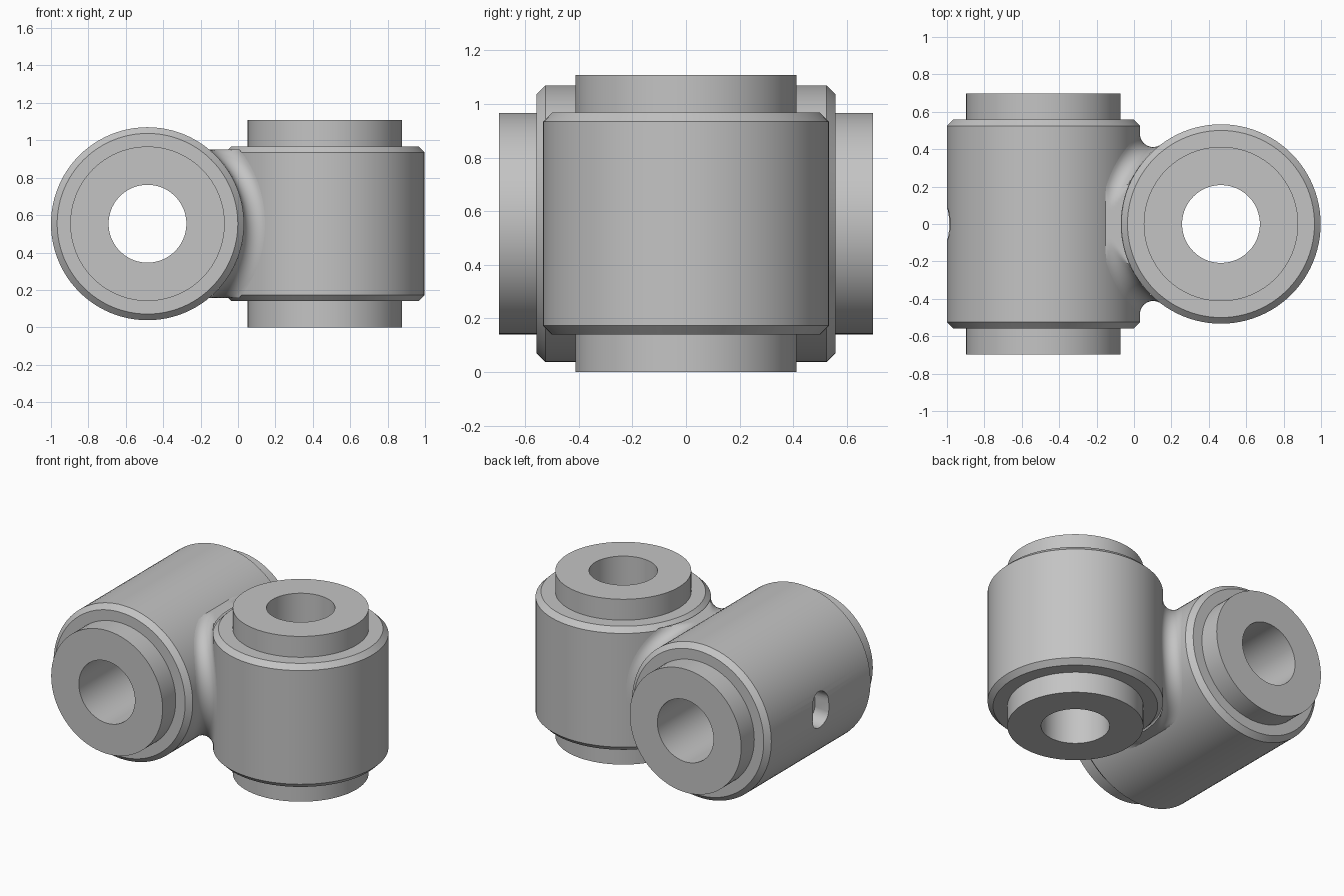
import bpy, bmesh, math
from mathutils import Vector, Matrix

cube = bpy.data.objects.get("Cube")
if cube:
    bpy.data.objects.remove(cube, do_unlink=True)

MID = 0.554                        # height of the shared centre
HX, HR, HH = -0.484, 0.516, 0.558  # lying housing: x, radius, half length
VX, VR, VH = 0.465, 0.533, 0.414   # upright housing
SLEEVE_R, BORE_R, CHAMFER = 0.413, 0.208, 0.033
FILLET = 0.07
SEG = 96

steel = bpy.data.materials.new("steel_grey")
steel.use_nodes = True
grey = (0.55, 0.55, 0.55, 1)
steel.diffuse_color = grey
steel.node_tree.nodes["Principled BSDF"].inputs["Base Color"].default_value = grey


def finish(bm, name):
    bmesh.ops.recalc_face_normals(bm, faces=bm.faces)
    mesh = bpy.data.meshes.new(name)
    bm.to_mesh(mesh)
    bm.free()
    mesh.materials.append(steel)
    ob = bpy.data.objects.new(name, mesh)
    bpy.context.collection.objects.link(ob)
    return ob


def smooth(ob):
    bpy.ops.object.select_all(action='DESELECT')
    ob.select_set(True)
    bpy.context.view_layer.objects.active = ob
    bpy.ops.object.shade_smooth_by_angle(angle=math.radians(30))


def skin(bm, rings, close):
    """Join closed rings of vertices with quads."""
    n = len(rings[0])
    for k in range(len(rings) if close else len(rings) - 1):
        a, b = rings[k], rings[(k + 1) % len(rings)]
        for i in range(n):
            j = (i + 1) % n
            bm.faces.new((a[i], a[j], b[j], b[i]))


def lathe(name, profile, x, lying):
    """Spin a closed (radius, height) profile round its axis."""
    bm = bmesh.new()
    rings = [[bm.verts.new((r * math.cos(2 * math.pi * i / SEG),
                            r * math.sin(2 * math.pi * i / SEG), h))
              for i in range(SEG)] for r, h in profile]
    skin(bm, rings, True)
    mat = Matrix.Translation((x, 0, MID))
    if lying:
        mat = mat @ Matrix.Rotation(math.pi / 2, 4, 'X')
    bm.transform(mat)
    return finish(bm, name)


def housing(name, x, r, h, lying):
    c, inner = CHAMFER, SLEEVE_R - 0.002
    return lathe(name, [(inner, -h), (r - c, -h), (r, -h + c), (r, h - c),
                        (r - c, h), (inner, h)], x, lying)


def sleeve(name, x, h, lying):
    return lathe(name, [(BORE_R, -h), (SLEEVE_R, -h), (SLEEVE_R, h), (BORE_R, h)], x, lying)


# Housings and the sleeves pressed into them
lying_housing = housing("lying_housing", HX, HR, HH, True)
upright_housing = housing("upright_housing", VX, VR, VH, False)
parts = [lying_housing, upright_housing,
         sleeve("lying_sleeve", HX, 0.697, True),
         sleeve("upright_sleeve", VX, MID, False)]

# Rounded slot cut through the outer wall of the lying housing
bm = bmesh.new()
outline = []
for i in range(32):
    a = 2 * math.pi * (i + 0.5) / 32
    outline.append((0.085 * math.cos(a),
                    MID + 0.01 + 0.085 * math.sin(a) + math.copysign(0.035, math.sin(a))))
rings = [[bm.verts.new((x, y, z)) for y, z in outline] for x in (-1.1, -0.8)]
skin(bm, rings, False)
for ring in rings:
    bm.faces.new(ring)
cutter = finish(bm, "slot_cutter")
cutter.hide_render = True
mod = lying_housing.modifiers.new("slot", 'BOOLEAN')
mod.operation, mod.solver, mod.object = 'DIFFERENCE', 'EXACT', cutter
bpy.context.view_layer.objects.active = lying_housing
bpy.ops.object.modifier_apply(modifier="slot")
bpy.data.objects.remove(cutter, do_unlink=True)

# Weld fillet: a ball rolled along the seam between the two housings
bm = bmesh.new()
ra, rb = HR + FILLET, VR + FILLET
x_hi, x_lo = HX + ra, VX - rb
rings = [[] for _ in range(13)]
for i in range(128):
    t = 2 * math.pi * i / 128
    x = (x_hi + x_lo) / 2 + (x_hi - x_lo) / 2 * math.cos(2 * t)
    y = math.copysign(math.sqrt(max(0, rb ** 2 - (x - VX) ** 2)), math.cos(t))
    w = math.copysign(math.sqrt(max(0, ra ** 2 - (x - HX) ** 2)), math.sin(t))
    centre = Vector((x, y, w))
    to_lying = Vector((HX - x, 0, -w)).normalized()
    to_upright = Vector((VX - x, -y, 0)).normalized()
    for k, ring in enumerate(rings):
        p = centre + FILLET * to_lying.slerp(to_upright, k / 12)
        # Trim level with the rim of the upright housing
        p.z = max(-0.396, min(0.396, p.z)) + MID
        ring.append(bm.verts.new(p))
skin(bm, rings, False)
parts.append(finish(bm, "weld_fillet"))

for ob in parts:
    smooth(ob)
